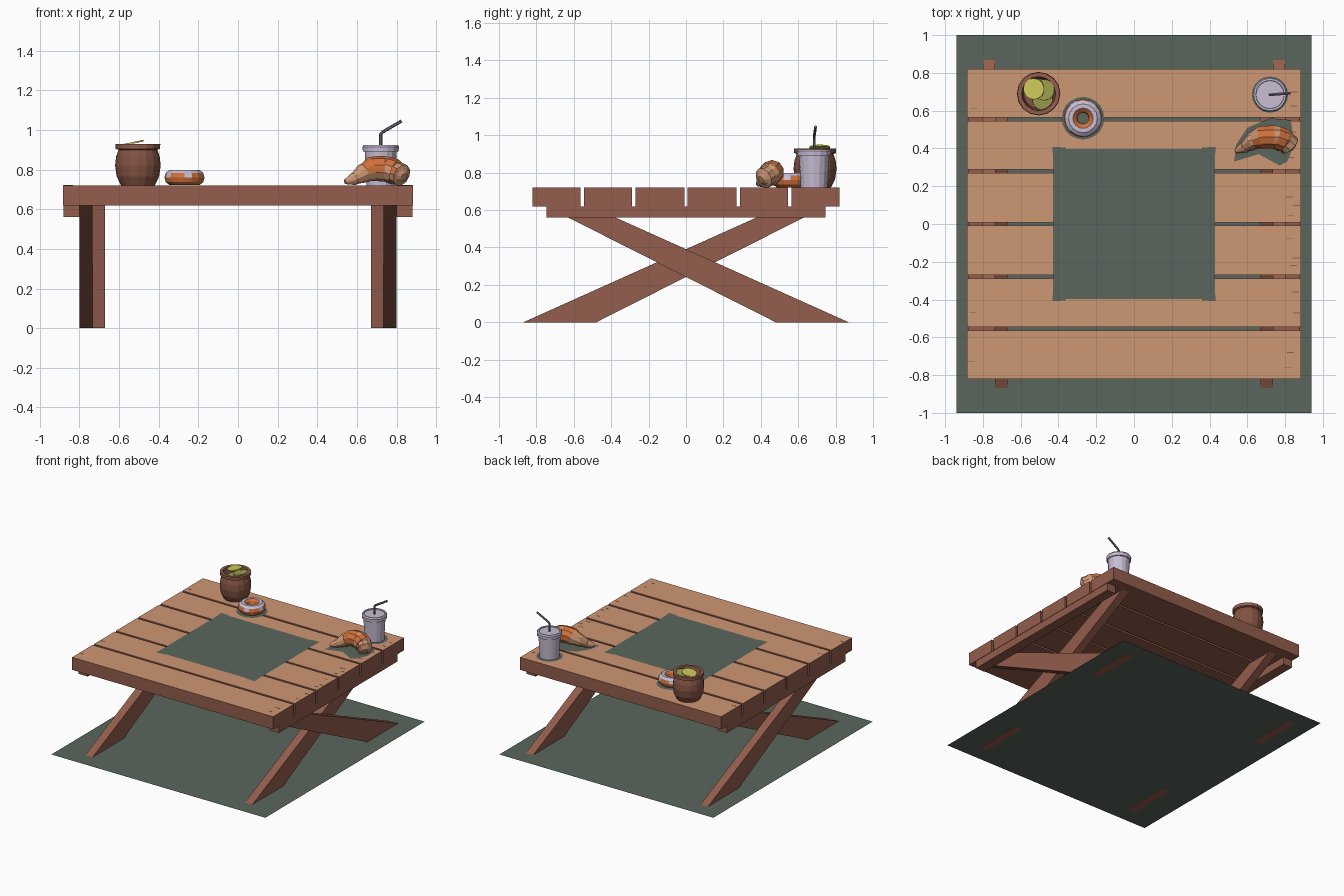
import bpy, bmesh, math, random
from mathutils import Vector, Matrix

random.seed(4)
cube = bpy.data.objects.get("Cube")
if cube:
    bpy.data.objects.remove(cube)


def material(name, *rgb):
    """Flat material from display colour values, stored as linear."""
    colour = [((c / 255 + 0.055) / 1.055) ** 2.4 for c in rgb] + [1]
    mat = bpy.data.materials.new(name)
    mat.use_nodes = True
    mat.diffuse_color = colour
    node = next(n for n in mat.node_tree.nodes if n.type == "BSDF_PRINCIPLED")
    node.inputs["Base Color"].default_value = colour
    node.inputs["Roughness"].default_value = 0.9
    return mat


GREEN = material("dull_green", 90, 102, 93)
TAN = material("light_wood", 206, 151, 116)
BROWN = material("brown_wood", 147, 93, 76)
POT = material("pot_brown", 131, 83, 66)
LILAC = material("pale_lilac", 200, 189, 212)
ORANGE = material("baked_orange", 208, 112, 58)
LIME = material("lime_yellow", 205, 203, 90)
OLIVE = material("olive", 156, 158, 78)
GREY = material("straw_grey", 122, 114, 128)


def finish(name, bm, *mats, rule=None):
    bmesh.ops.recalc_face_normals(bm, faces=bm.faces)
    bm.normal_update()
    if rule:
        for f in bm.faces:
            f.material_index = int(rule(f))
    mesh = bpy.data.meshes.new(name)
    bm.to_mesh(mesh)
    bm.free()
    for m in mats:
        mesh.materials.append(m)
    obj = bpy.data.objects.new(name, mesh)
    bpy.context.collection.objects.link(obj)
    return obj


def box(name, x, y, z, *mats, rule=None):
    """Box from (low, high) pairs along each axis."""
    bm = bmesh.new()
    bmesh.ops.create_cube(bm, size=1)
    for v in bm.verts:
        v.co = [r[0] if c < 0 else r[1] for c, r in zip(v.co, (x, y, z))]
    return finish(name, bm, *mats, rule=rule)


def flat(name, points, z, mat):
    bm = bmesh.new()
    face = bm.faces.new([bm.verts.new((x, y, z)) for x, y in points])
    if face.normal.z < 0:
        face.normal_flip()
    mesh_obj = finish(name, bm, mat)
    return mesh_obj


def skin(name, rings, *mats, rule=None, caps=True, closed=False):
    """Join rings of points into one surface."""
    bm = bmesh.new()
    loops = [[bm.verts.new(p) for p in ring] for ring in rings]
    pairs = list(zip(loops, loops[1:]))
    if closed:
        pairs.append((loops[-1], loops[0]))
    for a, b in pairs:
        for i in range(len(a)):
            j = (i + 1) % len(a)
            bm.faces.new((a[i], a[j], b[j], b[i]))
    if caps and not closed:
        bm.faces.new(loops[0])
        bm.faces.new(loops[-1])
    return finish(name, bm, *mats, rule=rule)


def circle(x, y, z, r, n):
    return [(x + r * math.cos(math.tau * i / n), y + r * math.sin(math.tau * i / n), z)
            for i in range(n)]


def lathe(name, x, y, profile, n, *mats, rule=None, closed=False):
    return skin(name, [circle(x, y, z, r, n) for r, z in profile], *mats,
                rule=rule, closed=closed)


def tube(name, path, n, *mats, rule=None):
    """Round sweep along (x, y, z, radius) points."""
    pts = [Vector(p[:3]) for p in path]
    rings = []
    for i, p in enumerate(path):
        d = (pts[min(i + 1, len(pts) - 1)] - pts[max(i - 1, 0)]).normalized()
        side = d.cross(Vector((0, 1, 0))).normalized()
        up = side.cross(d)
        rings.append([pts[i] + p[3] * (side * math.cos(math.tau * k / n)
                      + up * math.sin(math.tau * k / n)) for k in range(n)])
    return skin(name, rings, *mats, rule=rule)


# Ground sheet
flat("ground_sheet", [(-0.94, -1), (0.94, -1), (0.94, 1), (-0.94, 1)], 0.001, GREEN)

# Six top planks: light upper face, darker edges
TOP = 0.72
seams = [-0.83, -0.555, -0.279, 0, 0.279, 0.555, 0.83]
for i, (a, b) in enumerate(zip(seams, seams[1:])):
    box(f"plank_{i + 1}", (-0.883, 0.883), (a + 0.009, b - 0.009), (0.62, TOP),
        BROWN, TAN, rule=lambda f: f.normal.z > 0.5)
    # Worn scratches near the plank ends
    for k in range(3):
        side = random.choice((-1, 1))
        y = random.uniform(a + 0.04, b - 0.04)
        x = side * random.uniform(0.82, 0.87)
        box(f"scratch_{i + 1}_{k + 1}", (x - 0.025, x + 0.012), (y, y + 0.004),
            (TOP - 0.001, TOP + 0.001), BROWN)

# Crossed legs and the rails under the top
leg_profile = [(-0.87, 0), (-0.48, 0), (0.63, 0.56), (0.74, 0.62), (0.51, 0.62)]
for label, s in (("left", 1), ("right", -1)):
    box(f"{label}_rail", sorted((s * 0.80, s * 0.88)), (-0.745, 0.745), (0.56, 0.62), BROWN)
    for part, flip, x0, x1 in (("inner", 1, 0.67, 0.735), ("outer", -1, 0.735, 0.80)):
        skin(f"{label}_{part}_leg",
             [[(s * x, flip * y, z) for y, z in leg_profile] for x in (x0, x1)], BROWN)

# Cloth with slightly flared corners
cloth = [(0.36, 0.398), (0.36, 0.405), (0.433, 0.408), (0.428, 0.35)]
outline = []
for sx, sy in ((1, 1), (-1, 1), (-1, -1), (1, -1)):
    corner = [(sx * x, sy * y) for x, y in cloth]
    outline += corner if sx * sy < 0 else corner[::-1]
flat("cloth", outline, TOP + 0.003, GREEN)

# Flat mats under the food
for label, x, y, r in (("donut", -0.27, 0.56, 0.113), ("cup", 0.72, 0.685, 0.096)):
    flat(f"{label}_mat", [p[:2] for p in circle(x, y, 0, r, 20)], TOP + 0.002, GREEN)
flat("pastry_mat", [(0.53, 0.33), (0.66, 0.37), (0.77, 0.31), (0.81, 0.33), (0.85, 0.42),
                    (0.83, 0.55), (0.72, 0.56), (0.60, 0.51), (0.54, 0.42)], TOP + 0.002, GREEN)

# Round pot with an open mouth
PX, PY = -0.505, 0.69
lathe("pot", PX, PY, [(0.085, 0.72), (0.107, 0.765), (0.115, 0.82), (0.11, 0.865),
                      (0.098, 0.90), (0.112, 0.905), (0.113, 0.93), (0.09, 0.93),
                      (0.085, 0.89), (0.08, 0.86)], 16, POT, BROWN,
      rule=lambda f: f.calc_center_median().z > 0.9)

# Round slices inside the pot
for i, (dx, dy, z, tilt, mat) in enumerate(((0.02, -0.03, 0.90, 0.15, OLIVE),
                                           (0.03, 0.02, 0.915, -0.2, OLIVE),
                                           (-0.025, 0.025, 0.935, -0.2, LIME))):
    bm = bmesh.new()
    bmesh.ops.create_cone(bm, cap_ends=True, segments=14, radius1=0.056, radius2=0.056,
                          depth=0.008, matrix=Matrix.Translation((PX + dx, PY + dy, z))
                          @ Matrix.Rotation(tilt, 4, "Y"))
    finish(f"slice_{i + 1}", bm, mat)

# Iced donut: icing over the upper half with drips
DX, DY = -0.27, 0.56
ring = [(0.065 + 0.036 * math.cos(math.tau * k / 10), 0.76 + 0.04 * math.sin(math.tau * k / 10))
        for k in range(10)]


def iced(f):
    c = f.calc_center_median()
    r = math.hypot(c.x - DX, c.y - DY)
    drip = int(math.atan2(c.y - DY, c.x - DX) / math.tau * 16 + 16) % 3 == 0
    return r > 0.047 and c.z > (0.755 if drip else 0.775)


lathe("donut", DX, DY, ring, 16, ORANGE, LILAC, rule=iced, closed=True)

# Drink cup, lid and bent straw
CX, CY = 0.72, 0.685
lathe("cup", CX, CY, [(0.072, 0.72), (0.081, 0.895)], 16, LILAC)
lathe("cup_lid", CX, CY, [(0.09, 0.89), (0.092, 0.915), (0.086, 0.925), (0.076, 0.925),
                          (0.074, 0.918)], 16, LILAC)
tube("straw", [(CX, CY, 0.91, 0.008), (CX, CY, 0.98, 0.008), (CX + 0.01, CY, 0.99, 0.008),
               (0.825, CY + 0.008, 1.045, 0.008)], 6, GREY)

# Curved pastry with stepped rolls, browned on top of the middle
rolls = [(0.54, 0.385, 0.738, 0.012), (0.59, 0.41, 0.755, 0.031), (0.64, 0.445, 0.785, 0.048),
         (0.69, 0.46, 0.805, 0.062), (0.75, 0.46, 0.803, 0.063), (0.80, 0.44, 0.785, 0.056),
         (0.83, 0.41, 0.768, 0.04)]
path = []
for a, b in zip(rolls, rolls[1:]):
    path.append(a)
    path.append(tuple(p + (q - p) * 0.85 for p, q in zip(a, b))[:3] + (max(a[3], b[3]) * 1.03,))
path += [rolls[-1], (0.838, 0.40, 0.762, 0.02)]
tube("curved_pastry", path, 10, TAN, ORANGE,
     rule=lambda f: f.normal.z > -0.1 and (0.64 < f.calc_center_median().x < 0.73
                                           or 0.765 < f.calc_center_median().x < 0.80))
